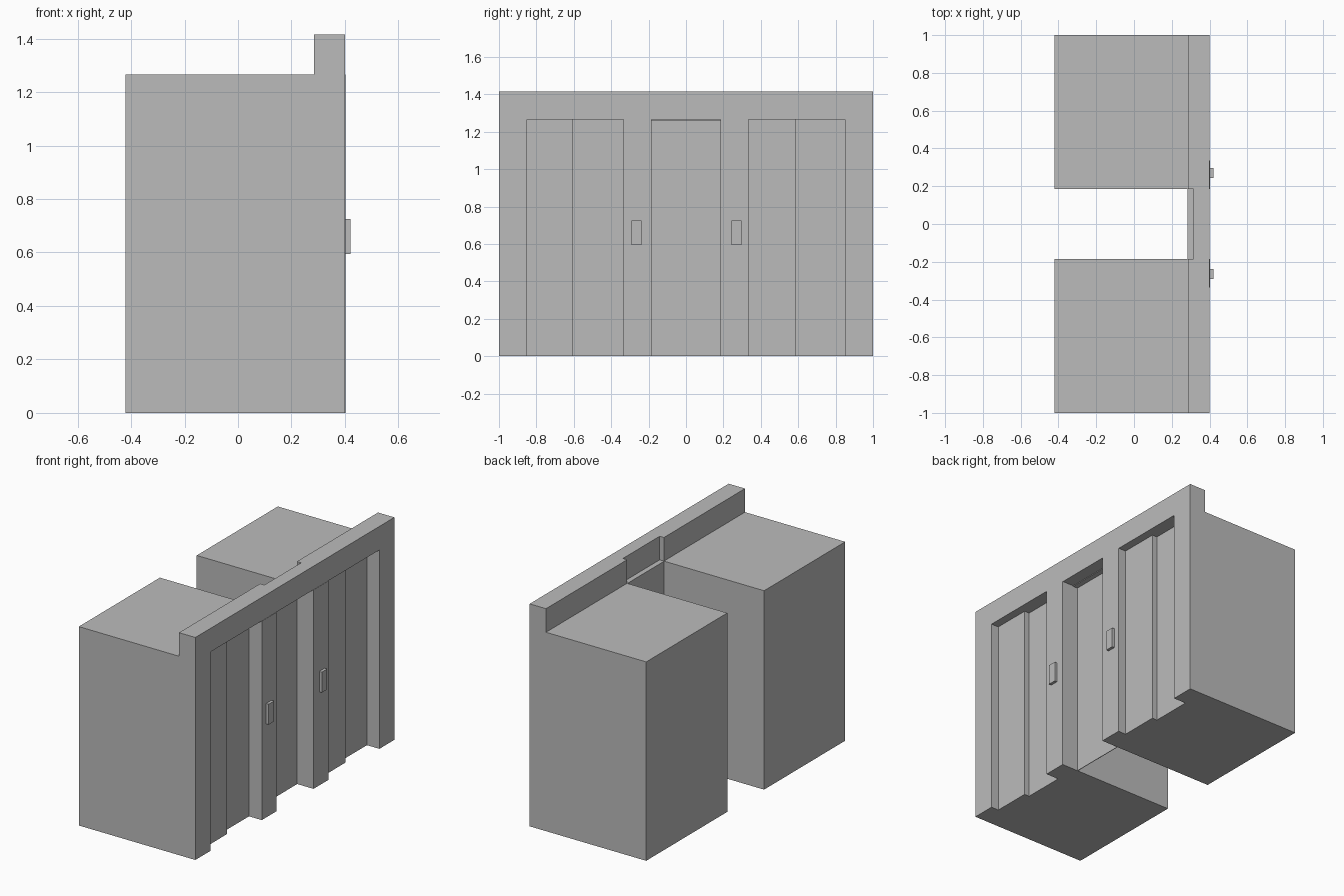
import bpy, bmesh

if "Cube" in bpy.data.objects:
    bpy.data.objects.remove(bpy.data.objects["Cube"])

# One flat colour
grey = bpy.data.materials.new("plain_grey")
grey.diffuse_color = (0.5, 0.5, 0.5, 1)
grey.use_nodes = True
grey.node_tree.nodes["Principled BSDF"].inputs["Base Color"].default_value = grey.diffuse_color

BACK, FACE, REAR = -0.42, 0.40, 0.285   # main planes along x
TOP, CREST = 1.265, 1.415               # body top and header top
GAP = 0.185                             # half width of the central passage


def prism(name, outline, z0, z1):
    """Extrude an xy outline from z0 to z1."""
    bm = bmesh.new()
    base = bm.faces.new([bm.verts.new((x, y, z0)) for x, y in outline])
    moved = bmesh.ops.extrude_face_region(bm, geom=[base])["geom"]
    for v in moved:
        if isinstance(v, bmesh.types.BMVert):
            v.co.z = z1
    bmesh.ops.recalc_face_normals(bm, faces=bm.faces)
    mesh = bpy.data.meshes.new(name)
    bm.to_mesh(mesh)
    bm.free()
    mesh.materials.append(grey)
    obj = bpy.data.objects.new(name, mesh)
    bpy.context.collection.objects.link(obj)
    return obj


def box(name, x0, x1, y0, y1, z0, z1):
    return prism(name, [(x0, y0), (x1, y0), (x1, y1), (x0, y1)], z0, z1)


def cabinet(name, y0, y1, bay0, step, bay1):
    """Solid block with two stepped sliding panels recessed in its front."""
    shallow, deep = FACE - 0.053, FACE - 0.088
    prism(name, [(BACK, y0), (FACE, y0),
                 (FACE, bay0), (shallow, bay0), (shallow, step),
                 (deep, step), (deep, bay1), (FACE, bay1),
                 (FACE, y1), (BACK, y1)], 0, TOP)


# Two cabinet blocks with sliding panel bays
cabinet("near_cabinet", -1, -GAP, -0.85, -0.605, -0.335)
cabinet("far_cabinet", GAP, 1, 0.335, 0.585, 0.85)

# Header beam, notched at the back above the passage
prism("header_beam", [(REAR, -1), (FACE, -1), (FACE, 1), (REAR, 1),
                      (REAR, GAP), (0.315, GAP), (0.315, -GAP), (REAR, -GAP)],
      TOP, CREST)

# Passage panel and the ledge on top of it
box("passage_panel", REAR - 0.002, REAR + 0.002, -GAP, GAP, 0, TOP)
box("passage_ledge", REAR, 0.32, -GAP, GAP, TOP - 0.004, TOP)

# Door leaf plates and their handles
for side, y0, h0 in (("near", -0.335, -0.291), ("far", GAP, 0.243)):
    box(side + "_door_plate", FACE - 0.002, FACE + 0.002, y0, y0 + 0.15, 0, TOP)
    box(side + "_handle", FACE, 0.42, h0, h0 + 0.054, 0.595, 0.725)
